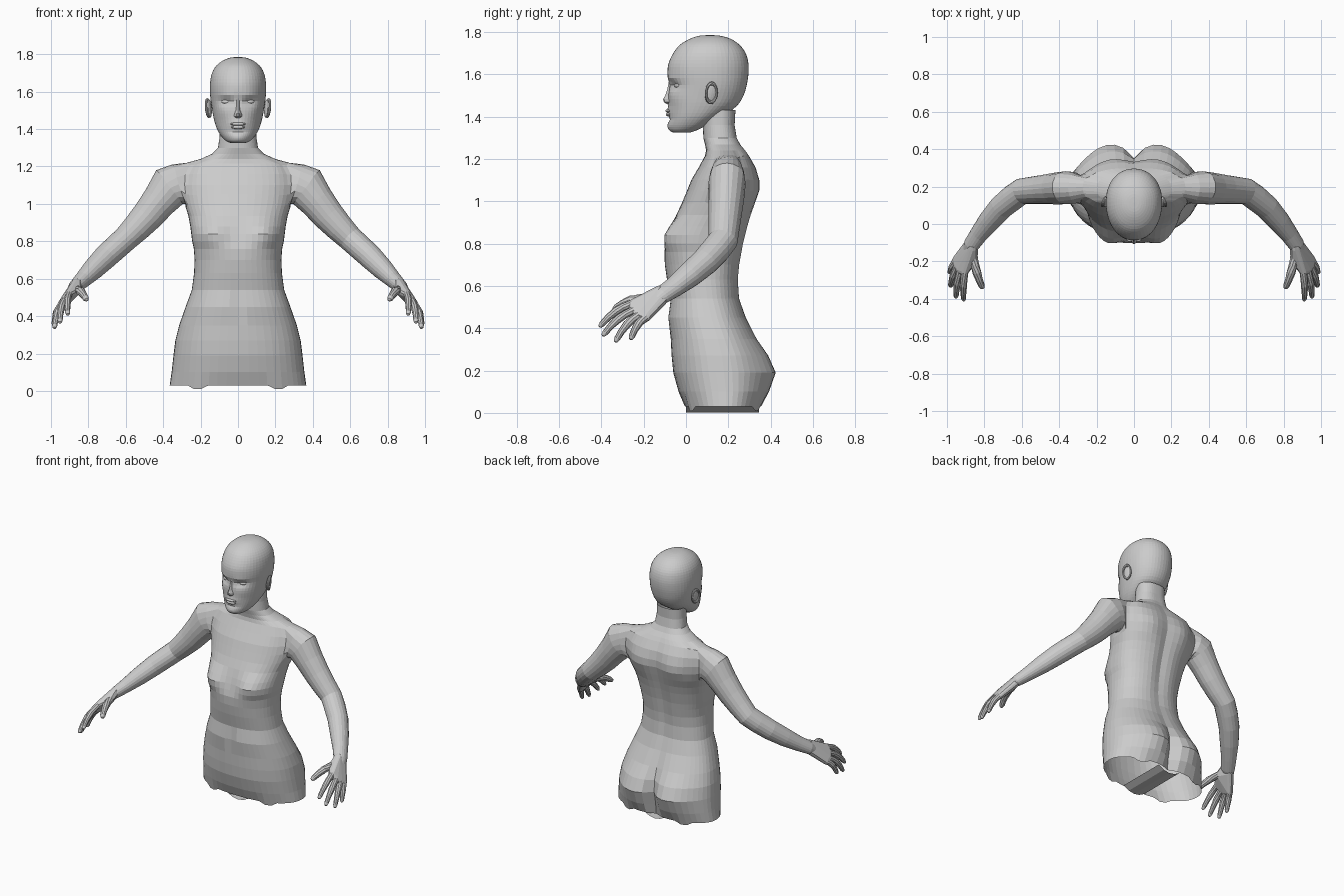
import bpy, bmesh, math
from mathutils import Vector
from itertools import product

if "Cube" in bpy.data.objects:
    bpy.data.objects.remove(bpy.data.objects["Cube"])


def finish(name, bm, mirror=False):
    bmesh.ops.recalc_face_normals(bm, faces=bm.faces[:])
    me = bpy.data.meshes.new(name)
    bm.to_mesh(me)
    bm.free()
    ob = bpy.data.objects.new(name, me)
    bpy.context.collection.objects.link(ob)
    if mirror:
        ob.modifiers.new("mirror", 'MIRROR').use_mirror_merge = False
    return ob


def spow(v, p):
    return math.copysign(abs(v) ** p, v)


def skin(bm, rings):
    for a, b in zip(rings, rings[1:]):
        n = len(a)
        for i in range(n):
            bm.faces.new((a[i], a[(i + 1) % n], b[(i + 1) % n], b[i]))


def body_rings(bm, rows, n, p, bumps):
    # row: z, half width, front y, back y, y of widest point
    # bump: side (-1 front, 1 back), x, z, spread x, spread z, y offset
    rings = []
    for z, hw, yf, yb, yc in rows:
        ring = []
        for i in range(n):
            a = 2 * math.pi * i / n
            x, s = hw * spow(math.cos(a), p), spow(math.sin(a), p)
            y = yc + s * ((yb - yc) if s > 0 else (yc - yf))
            for side, bx, bz, sx, sz, d in bumps:
                if side * s > 0.05:
                    for m in ((1, -1) if bx else (1,)):
                        y += d * math.exp(-((x - m * bx) / sx) ** 2 / 2 - ((z - bz) / sz) ** 2 / 2)
            ring.append(bm.verts.new((x, y, z)))
        rings.append(ring)
    return rings


def refine(rows, k):
    # Catmull-Rom interpolation of rows
    out = []
    for i in range(len(rows) - 1):
        q = [rows[max(i - 1, 0)], rows[i], rows[i + 1], rows[min(i + 2, len(rows) - 1)]]
        for j in range(k):
            t = j / k
            out.append([0.5 * (2 * b + (c - a) * t + (2 * a - 5 * b + 4 * c - d) * t * t
                               + (3 * b - a - 3 * c + d) * t ** 3) for a, b, c, d in zip(*q)])
    return out + [rows[-1]]


def tube_rings(bm, path, n, sx=1):
    # path row: x, y, z, radius across, radius up
    pts = [Vector(r[:3]) for r in path]
    rings = []
    for i, r in enumerate(path):
        t = (pts[min(i + 1, len(pts) - 1)] - pts[max(i - 1, 0)]).normalized()
        u = Vector((0, 1, 0))
        u = (u - t * u.dot(t)).normalized()
        v = t.cross(u)
        ring = []
        for j in range(n):
            a = 2 * math.pi * j / n
            c = pts[i] + u * (r[3] * math.cos(a)) + v * (r[4] * math.sin(a))
            ring.append(bm.verts.new((c.x * sx, c.y, c.z)))
        rings.append(ring)
    skin(bm, rings)
    return rings


# Torso and neck
N = 48
torso = [
    (.03, .365, -.005, .35, .19), (.10, .355, -.035, .37, .19), (.19, .345, -.06, .385, .18),
    (.27, .335, -.068, .365, .17), (.35, .315, -.072, .33, .15), (.45, .28, -.085, .285, .12),
    (.54, .247, -.072, .255, .10), (.63, .235, -.09, .25, .09), (.70, .232, -.10, .257, .09),
    (.76, .236, -.10, .268, .10), (.80, .245, -.085, .275, .10), (.84, .25, -.07, .285, .11),
    (.88, .255, -.06, .295, .12), (.935, .265, -.045, .31, .14), (.99, .285, -.02, .325, .165),
    (1.05, .30, .005, .34, .185), (1.10, .305, .025, .342, .19), (1.16, .30, .06, .33, .195),
    (1.215, .275, .09, .30, .20), (1.24, .20, .095, .283, .19), (1.268, .138, .09, .26, .175),
    (1.30, .107, .082, .243, .165), (1.36, .098, .08, .232, .16), (1.43, .096, .08, .235, .16)]
bumps = [
    (-1, .15, .84, .065, .045, -.055),   # breasts
    (1, .15, .19, .09, .09, .05),        # buttocks
    (1, 0, .16, .03, .10, -.06),         # cleft
    (1, 0, .85, .03, .25, -.018),        # spine
    (1, .13, 1.06, .05, .06, .015),      # shoulder blades
    (-1, 0, .46, .015, .03, .012)]       # navel
bm = bmesh.new()
rings = body_rings(bm, torso, N, .88, bumps)
skin(bm, rings)
for v in rings[0]:
    if .16 < abs(v.co.x) < .25:
        v.co.z = .01

# Arms grown out of an opening in each shoulder
arm = [(.315, .195, 1.11, .088, .116), (.36, .195, 1.095, .092, .115), (.42, .19, 1.015, .085, .095),
       (.485, .185, .935, .078, .085), (.545, .18, .87, .073, .076), (.60, .175, .815, .07, .068),
       (.65, .14, .77, .07, .067), (.71, .09, .715, .066, .065), (.775, .015, .65, .06, .057),
       (.83, -.055, .595, .05, .045), (.872, -.115, .555, .046, .036), (.89, -.14, .535, .03, .025)]
loop = ([(3, r) for r in (16, 17)] + [(c, 18) for c in range(3, -3, -1)]
        + [(-3, r) for r in (18, 17, 16, 15)] + [(c, 14) for c in range(-3, 3)]
        + [(3, r) for r in (14, 15)])
for s in (1, -1):
    col = lambda k: (k if s > 0 else N // 2 - k) % N
    patch = []
    for r in range(14, 18):
        for c in range(-3, 3):
            corners = {rings[r][col(c)], rings[r][col(c + 1)],
                       rings[r + 1][col(c)], rings[r + 1][col(c + 1)]}
            patch += [f for f in rings[r][col(c)].link_faces if set(f.verts) == corners]
    edge = [rings[r][col(c)] for c, r in loop]
    bmesh.ops.delete(bm, geom=patch, context='FACES')
    tubes = tube_rings(bm, arm, len(edge), s)
    skin(bm, [edge, tubes[0]])
for _ in range(2):
    area = [v for v in bm.verts if .22 < abs(v.co.x) < .40 and v.co.z > .95]
    bmesh.ops.smooth_vert(bm, verts=area, factor=.4, use_axis_x=True, use_axis_y=True, use_axis_z=True)
finish("body", bm)

# Crotch strip between the open leg holes
bm = bmesh.new()
grid = []
for j in range(9):
    y = .0 + .345 * j / 8
    grid.append([bm.verts.new((x * .085, y, .002 + .03 * x * x)) for x in (-1, -.5, 0, .5, 1)])
for a, b in zip(grid, grid[1:]):
    for i in range(4):
        bm.faces.new((a[i], a[i + 1], b[i + 1], b[i]))
finish("crotch", bm)

# Head
head = [
    (1.325, .035, -.06, .02, -.02), (1.335, .062, -.075, .05, .0), (1.36, .088, -.083, .10, .03),
    (1.40, .112, -.080, .17, .06), (1.45, .128, -.082, .24, .09), (1.50, .138, -.083, .272, .11),
    (1.55, .146, -.080, .287, .12), (1.60, .15, -.087, .295, .12), (1.65, .149, -.083, .295, .12),
    (1.70, .139, -.060, .282, .12), (1.74, .115, -.028, .252, .12), (1.768, .078, .02, .21, .12),
    (1.782, .04, .065, .16, .115), (1.785, .003, .112, .118, .115)]
features = [
    (-1, .062, 1.548, .026, .014, .018),   # eye sockets
    (-1, .06, 1.582, .03, .01, -.004),     # brows
    (-1, .085, 1.49, .025, .025, -.006),   # cheekbones
    (-1, 0, 1.425, .03, .015, -.008),      # mouth
    (-1, 0, 1.388, .03, .008, .006),       # under the lip
    (-1, 0, 1.35, .028, .014, -.006)]      # chin
bm = bmesh.new()
rings = body_rings(bm, refine(head, 3), 48, .95, features)
skin(bm, rings)
bm.faces.new(rings[0])
bm.faces.new(rings[-1])
finish("head", bm)

# Nose
bm = bmesh.new()
section = [(1.57, .010, -.080), (1.53, .011, -.088), (1.50, .014, -.098),
           (1.482, .021, -.108), (1.468, .024, -.104), (1.458, .014, -.088)]
rings = [[bm.verts.new((w * x, -.065 + (tip + .065) * d, z))
          for x, d in ((-1.1, 0), (-.9, .45), (-.4, .9), (0, 1), (.4, .9), (.9, .45), (1.1, 0))]
         for z, w, tip in section]
skin(bm, rings)
bm.faces.new(rings[0])
bm.faces.new(rings[-1])
finish("nose", bm)


def ball(name, loc, scale, rot=(0, 0, 0), mirror=False):
    bm = bmesh.new()
    bmesh.ops.create_uvsphere(bm, u_segments=16, v_segments=10, radius=1)
    ob = finish(name, bm)
    place(ob, loc, scale, rot, mirror)


def place(ob, loc, scale, rot, mirror):
    from mathutils import Matrix, Euler
    ob.data.transform(Matrix.LocRotScale(Vector(loc), Euler(rot), Vector(scale)))
    if mirror:
        ob.modifiers.new("mirror", 'MIRROR').use_mirror_merge = False


# Eyes and lips
ball("eye", (.062, -.036, 1.546), (.027, .018, .013), (0, 0, .3), True)
ball("upper_lip", (0, -.083, 1.427), (.042, .014, .009))
ball("lower_lip", (0, -.081, 1.41), (.036, .014, .010))

# Ears: a flat shell with a raised rim
ball("ear_shell", (.152, .118, 1.51), (.010, .028, .05), (-.15, .1, .25), True)
bpy.ops.mesh.primitive_torus_add(major_segments=20, minor_segments=8, major_radius=1, minor_radius=.2)
rim = bpy.context.object
rim.name = "ear_rim"
place(rim, (.16, .12, 1.512), (.045, .027, .035), (-.15, math.pi / 2 + .1, .25), True)

# Palm: hull around the wrist and knuckles
knuckles = [(.905, -.255, .515), (.93, -.245, .485), (.945, -.222, .462), (.95, -.19, .45)]
bm = bmesh.new()
for c, r in [((.862, -.125, .575), .028), ((.885, -.115, .535), .028), ((.86, -.185, .54), .024)] \
        + [(k, .021) for k in knuckles]:
    for d in product((-1, 0, 1), repeat=3):
        if any(d):
            bm.verts.new(Vector(c) + Vector(d).normalized() * r)
hull = bmesh.ops.convex_hull(bm, input=bm.verts[:])
spare = {g for g in hull["geom_interior"] + hull["geom_unused"] if isinstance(g, bmesh.types.BMVert)}
bmesh.ops.delete(bm, geom=list(spare), context='VERTS')
finish("palm", bm, True)

# Fingers and thumb
tips = [(.91, -.41, .405), (.952, -.395, .362), (.982, -.335, .333), (.985, -.262, .345)]
digits = [(Vector(k), Vector(t), .02) for k, t in zip(knuckles, tips)]
digits.append((Vector((.858, -.18, .54)), Vector((.808, -.345, .485)), .024))
bm = bmesh.new()
for a, b, r in digits:
    path = []
    for t, k in ((0, 1), (.25, .95), (.45, 1), (.7, .82), (.9, .72), (.98, .45), (1, .1)):
        c = a.lerp(b, t) + Vector((.3, -.3, 1)) * (.016 * math.sin(math.pi * t))
        path.append((*c, r * k, r * k))
    rings = tube_rings(bm, path, 10)
    bm.faces.new(rings[-1])
finish("fingers", bm, True)
